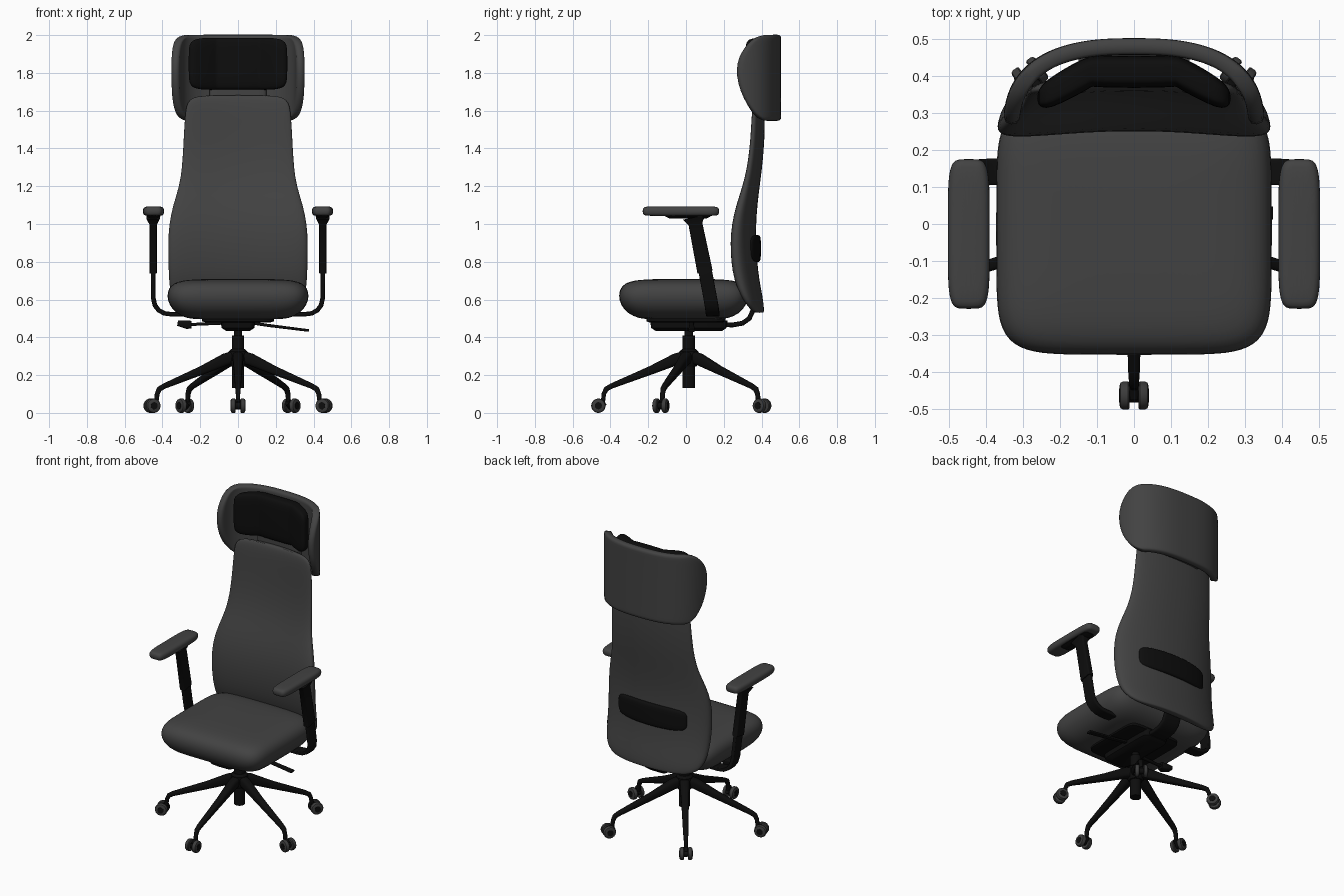
import bpy, bmesh, math
from mathutils import Vector as V

if "Cube" in bpy.data.objects:
    bpy.data.objects.remove(bpy.data.objects["Cube"])


def material(name, c):
    m = bpy.data.materials.new(name)
    m.diffuse_color = (c, c, c, 1)
    m.use_nodes = True
    m.node_tree.nodes["Principled BSDF"].inputs["Base Color"].default_value = m.diffuse_color
    return m


FABRIC = material("charcoal fabric", 0.055)
BLACK = material("black plastic", 0.004)
WHEEL = material("grey wheel", 0.045)


def spow(v, e):
    return math.copysign(abs(v) ** e, v)


def oval(n, count=32):
    """Unit superellipse; a high n is close to a rounded square."""
    return [(spow(math.cos(a), 2 / n), spow(math.sin(a), 2 / n))
            for a in (2 * math.pi * (i + 0.5) / count for i in range(count))]


def make(name, bm, mat, subsurf=0):
    me = bpy.data.meshes.new(name)
    bm.to_mesh(me)
    bm.free()
    me.materials.append(mat)
    ob = bpy.data.objects.new(name, me)
    bpy.context.collection.objects.link(ob)
    me.shade_smooth()
    if subsurf:
        ob.modifiers.new("smooth", 'SUBSURF').levels = subsurf
        ob.modifiers["smooth"].render_levels = subsurf
    else:
        bpy.context.view_layer.objects.active = ob
        bpy.ops.object.select_all(action='DESELECT')
        ob.select_set(True)
        bpy.ops.object.shade_smooth_by_angle(angle=math.radians(40))
    return ob


def loft(name, rings, mat, subsurf=0):
    """Skin closed rings of points and cap both ends."""
    bm = bmesh.new()
    rows = [[bm.verts.new(p) for p in r] for r in rings]
    n = len(rows[0])
    for a, b in zip(rows, rows[1:]):
        for i in range(n):
            bm.faces.new((a[i], a[(i + 1) % n], b[(i + 1) % n], b[i]))
    bm.faces.new(rows[0])
    bm.faces.new(rows[-1])
    bmesh.ops.recalc_face_normals(bm, faces=bm.faces)
    return make(name, bm, mat, subsurf)


def slab(name, cx, cy, hx, hy, levels, mat, n=6, subsurf=0):
    """Horizontal cushion: levels are (z, inset)."""
    loft(name, [[(cx + (hx - d) * u, cy + (hy - d) * v, z) for u, v in oval(n, 40)]
                for z, d in levels], mat, subsurf)


def sweep(name, pts, sizes, side, mat, n=2.0, count=20):
    """Bar along a path; sizes are (half width along side, half depth)."""
    pts = [V(p) for p in pts]
    rings = []
    for i, p in enumerate(pts):
        t = (pts[min(i + 1, len(pts) - 1)] - pts[max(i - 1, 0)]).normalized()
        u = V(side)
        u = (u - t * u.dot(t)).normalized()
        v = t.cross(u)
        hu, hv = sizes[i]
        rings.append([p + u * hu * a + v * hv * b for a, b in oval(n, count)])
    loft(name, rings, mat)


# Seat cushion
slab("seat", 0, -0.013, 0.377, 0.345,
     [(0.495, .17), (0.499, .11), (0.525, .05), (0.57, .012), (0.62, 0), (0.66, .01),
      (0.686, .035), (0.701, .08), (0.707, .15), (0.71, .25)], FABRIC, 6, 1)

# Backrest: rows of (z, half width, front y, back y)
BACK = [(.53, .20, .38, .41), (.535, .26, .365, .413), (.56, .325, .345, .414),
        (.62, .358, .305, .406), (.70, .366, .27, .39), (.80, .37, .254, .378),
        (.90, .371, .25, .373), (1.0, .366, .258, .372), (1.1, .345, .28, .379),
        (1.2, .311, .312, .391), (1.3, .297, .335, .404), (1.4, .291, .348, .413),
        (1.5, .286, .355, .418), (1.6, .279, .36, .418), (1.645, .269, .365, .415),
        (1.67, .24, .37, .41), (1.682, .19, .378, .402)]
loft("backrest", [[(w * u, f + (b - f) * (v + 1) / 2 - 0.05 * (w * u / 0.37) ** 2, z)
                   for u, v in oval(2.6, 36)] for z, w, f, b in BACK], FABRIC, 1)

# Lumbar pad on the rear: (x, half height, front y, rear y)
half = [(.25, .035, .325, .345), (.235, .06, .325, .36), (.18, .07, .335, .378),
        (.09, .072, .35, .394)]
cols = [(-x, *r) for x, *r in half] + [(0, .072, .355, .398)] + [(x, *r) for x, *r in half[::-1]]
loft("lumbar_pad", [[(x, (f + b) / 2 + (b - f) / 2 * u, .87 + h * v) for u, v in oval(4, 24)]
                    for x, h, f, b in cols], BLACK, 1)

# Wrap-around headrest shell: rows of (z, y of front edge)
EDGE = [(1.545, .43), (1.565, .385), (1.61, .345), (1.67, .305), (1.74, .277), (1.82, .265),
        (1.89, .283), (1.945, .322), (1.985, .365), (2.003, .425)]
bm = bmesh.new()
rows = []
for z, ye in EDGE:
    te = math.acos(((ye - .25) / .253) ** 1.3)
    rows.append([bm.verts.new((.355 * spow(math.sin(t), 1 / 1.3),
                               .25 + .253 * math.cos(t) ** (1 / 1.3), z))
                 for t in (te * (i / 14 - 1) for i in range(29))])
for a, b in zip(rows, rows[1:]):
    for i in range(28):
        bm.faces.new((a[i], b[i], b[i + 1], a[i + 1]))
shell = make("headrest_shell", bm, FABRIC)
sol = shell.modifiers.new("thickness", 'SOLIDIFY')
sol.thickness = 0.045
sol.offset = -1
sub = shell.modifiers.new("smooth", 'SUBSURF')
sub.levels = sub.render_levels = 1
shell.data.shade_smooth()

# Headrest pad: (x, half height, front y, rear y)
half = [(.262, .085, .328, .352), (.252, .115, .314, .375), (.225, .134, .312, .398),
        (.16, .138, .345, .437), (.125, .138, .364, .452), (.112, .136, .374, .454),
        (.10, .138, .368, .456)]
cols = [(-x, *r) for x, *r in half] + [(x, *r) for x, *r in half[::-1]]
loft("headrest_pad", [[(x, (f + b) / 2 + (b - f) / 2 * u, 1.848 + h * v) for u, v in oval(4.5, 28)]
                      for x, h, f, b in cols], BLACK, 1)
slab("headrest_mount", 0, .435, .15, .035, [(1.58, 0), (1.75, 0)], FABRIC)

# Armrests
for s, tag in ((-1, "left"), (1, "right")):
    sweep(tag + "_arm_bracket",
          [(s * x, y, z) for x, y, z in [(.1, .142, .522), (.35, .142, .522), (.39, .141, .527),
           (.42, .139, .543), (.44, .135, .57), (.449, .128, .61), (.45, .10, .76)]],
          [(.036, .012)] * 7, (0, 1, 0), BLACK, 7)
    sweep(tag + "_arm_post", [(s * .449, .101, .745), (s * .449, .05, 1.0), (s * .449, .043, 1.035)],
          [(.041, .019), (.037, .019), (.06, .036)], (0, 1, 0), BLACK, 7)
    slab(tag + "_arm_plate", s * .447, .01, .038, .12, [(1.03, .02), (1.04, 0), (1.055, 0)], BLACK)
    slab(tag + "_arm_pad", s * .447, -.027, .057, .203,
         [(1.042, .018), (1.047, .006), (1.06, 0), (1.078, 0), (1.089, .008), (1.094, .022)],
         FABRIC, 5, 1)

# Tilt mechanism, back support and levers
slab("mechanism", 0, .015, .092, .205, [(.433, .03), (.45, .005), (.49, 0)], BLACK, 8)
slab("seat_plate", 0, 0, .19, .21, [(.478, .02), (.485, 0), (.512, 0)], BLACK, 8)
sweep("back_support", [(0, .13, .468), (0, .25, .466), (0, .30, .475), (0, .335, .5),
                       (0, .358, .55), (0, .368, .63)],
      [(.06, .013)] * 6, (1, 0, 0), BLACK, 6)
sweep("left_lever", [(-.08, -.05, .475), (-.25, -.05, .468)], [(.012, .008)] * 2, (0, 1, 0), BLACK)
sweep("left_lever_knob", [(-.245, -.05, .467), (-.27, -.05, .467), (-.32, -.05, .475)],
      [(.02, .02), (.03, .023), (.025, .014)], (0, 1, 0), BLACK, 4)
sweep("right_lever", [(.08, .03, .475), (.16, .03, .463), (.375, .03, .436)],
      [(.012, .008), (.012, .008), (.018, .007)], (0, 1, 0), BLACK, 4)

# Gas column and hub
CY = .015
sweep("column", [(0, CY, z) for z in (.132, .41, .411, .45)],
      [(.033, .033)] * 2 + [(.022, .022)] * 2, (1, 0, 0), BLACK, 2, 32)
sweep("hub", [(0, CY, z) for z in (.245, .27, .325, .338)],
      [(.04, .04), (.055, .055), (.05, .05), (.036, .036)], (1, 0, 0), BLACK, 2, 32)

# Five legs with twin-wheel casters
for k in range(5):
    a = math.radians(-90 + 72 * k)
    out, side = V((math.cos(a), math.sin(a), 0)), V((-math.sin(a), math.cos(a), 0))

    def at(r, z, w=0):
        return V((0, CY, z)) + out * r + side * w

    sweep(f"leg_{k}", [at(.02, .295), at(.07, .283), at(.2, .226), at(.41, .142), at(.438, .126),
                       at(.45, .1), at(.455, .055)],
          [(.03, .034), (.028, .032), (.022, .023), (.016, .014), (.014, .014), (.012, .012),
           (.011, .011)], side, BLACK, 3)
    sweep(f"caster_body_{k}", [at(.445, .06), at(.48, .04)], [(.013, .02), (.013, .024)], side, BLACK, 3)
    sweep(f"caster_axle_{k}", [at(.479, .038, -.041), at(.479, .038, .041)],
          [(.019, .019)] * 2, (0, 0, 1), BLACK)
    for s in (-1, 1):
        sweep(f"wheel_{k}_{'a' if s < 0 else 'b'}",
              [at(.479, .038, s * w) for w in (.012, .016, .03, .036, .039)],
              [(r, r) for r in (.034, .038, .038, .035, .028)], (0, 0, 1), WHEEL, 2, 28)
